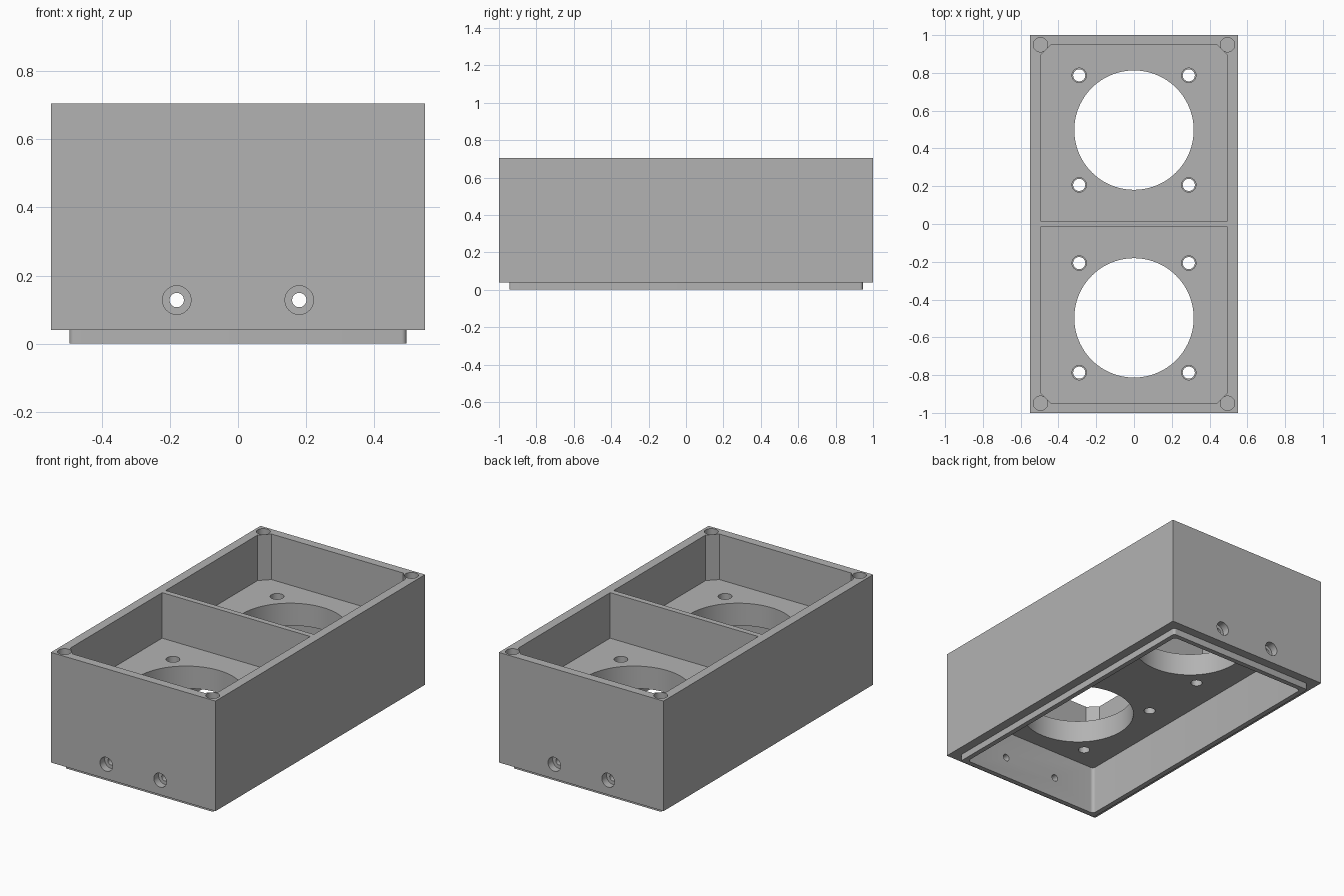
import bpy
import bmesh
from math import cos, sin, pi
from mathutils import Matrix

default = bpy.data.objects.get("Cube")
if default:
    bpy.data.objects.remove(default, do_unlink=True)

grey = bpy.data.materials.new("plain grey")
grey.use_nodes = True
colour = (0.45, 0.45, 0.45, 1)
grey.diffuse_color = colour
grey.node_tree.nodes["Principled BSDF"].inputs["Base Color"].default_value = colour


def add_object(name, bm):
    bmesh.ops.recalc_face_normals(bm, faces=bm.faces)
    mesh = bpy.data.meshes.new(name)
    bm.to_mesh(mesh)
    bm.free()
    mesh.materials.append(grey)
    obj = bpy.data.objects.new(name, mesh)
    bpy.context.collection.objects.link(obj)
    return obj


def prism(name, outline, z0, z1):
    """Vertical prism from an outline of x, y points."""
    bm = bmesh.new()
    face = bm.faces.new([bm.verts.new((x, y, z0)) for x, y in outline])
    out = bmesh.ops.extrude_face_region(bm, geom=[face])
    top = [v for v in out["geom"] if isinstance(v, bmesh.types.BMVert)]
    bmesh.ops.translate(bm, verts=top, vec=(0, 0, z1 - z0))
    return add_object(name, bm)


def rounded_rect(hx, hy, r, steps=6):
    points = []
    for q, (sx, sy) in enumerate([(1, 1), (-1, 1), (-1, -1), (1, -1)]):
        for i in range(steps + 1):
            a = (q + i / steps) * pi / 2
            points.append((sx * (hx - r) + r * cos(a), sy * (hy - r) + r * sin(a)))
    return points


def cylinder(name, centre, radius, length, axis="Z", segments=48):
    bm = bmesh.new()
    turn = Matrix.Rotation(pi / 2, 4, "X") if axis == "Y" else Matrix()
    bmesh.ops.create_cone(bm, cap_ends=True, segments=segments, radius1=radius,
                          radius2=radius, depth=length,
                          matrix=Matrix.Translation(centre) @ turn)
    return add_object(name, bm)


def combine(tool, operation="DIFFERENCE"):
    """Apply a boolean to the housing and discard the tool."""
    mod = housing.modifiers.new("boolean", "BOOLEAN")
    mod.operation = operation
    mod.solver = "EXACT"
    mod.object = tool
    bpy.context.view_layer.objects.active = housing
    bpy.ops.object.modifier_apply(modifier=mod.name)
    bpy.data.objects.remove(tool, do_unlink=True)


HALF_X, TOP = 0.55, 0.705
PLATE_LOW, PLATE_HIGH = 0.295, 0.43

# Outer box with the locating lip beneath it
box = [(-HALF_X, -1), (HALF_X, -1), (HALF_X, 1), (-HALF_X, 1)]
housing = prism("housing", box, 0.04, TOP)
combine(prism("bottom_lip", rounded_rect(0.495, 0.945, 0.015), 0, 0.2), "UNION")

# Open lower chamber
combine(prism("lower_chamber", rounded_rect(0.465, 0.915, 0.02), -0.1, PLATE_LOW))

for s in (-1, 1):
    # Upper bay with chamfered outer corners, leaving the central divider
    bay = [(-0.495, 0.017), (0.495, 0.017), (0.495, 0.893),
           (0.44, 0.948), (-0.44, 0.948), (-0.495, 0.893)]
    combine(prism("upper_bay", [(x, s * y) for x, y in bay], PLATE_HIGH, 0.9))

    # Large round opening in the mounting plate
    combine(cylinder("round_opening", (0, s * 0.497, 0.36), 0.316, 0.3, segments=96))

    for t in (-1, 1):
        # Stepped mounting holes around the opening
        for dy in (-0.29, 0.29):
            x, y = t * 0.29, s * 0.497 + dy
            combine(cylinder("mount_hole", (x, y, 0.36), 0.032, 0.3))
            combine(cylinder("mount_recess", (x, y, 0.45), 0.038, 0.16))

        # Blind screw hole in the corner of the rim
        combine(cylinder("corner_hole", (t * 0.495, s * 0.949, TOP), 0.038, 0.4))

        # Counterbored holes through the end walls
        combine(cylinder("end_hole", (t * 0.18, s * 0.95, 0.128), 0.021, 0.3, "Y"))
        combine(cylinder("end_recess", (t * 0.18, s, 0.128), 0.042, 0.09, "Y"))

# Smooth the bores while keeping every edge crisp
bpy.ops.object.select_all(action="DESELECT")
housing.select_set(True)
bpy.context.view_layer.objects.active = housing
bpy.ops.object.shade_smooth_by_angle(angle=pi / 6)
